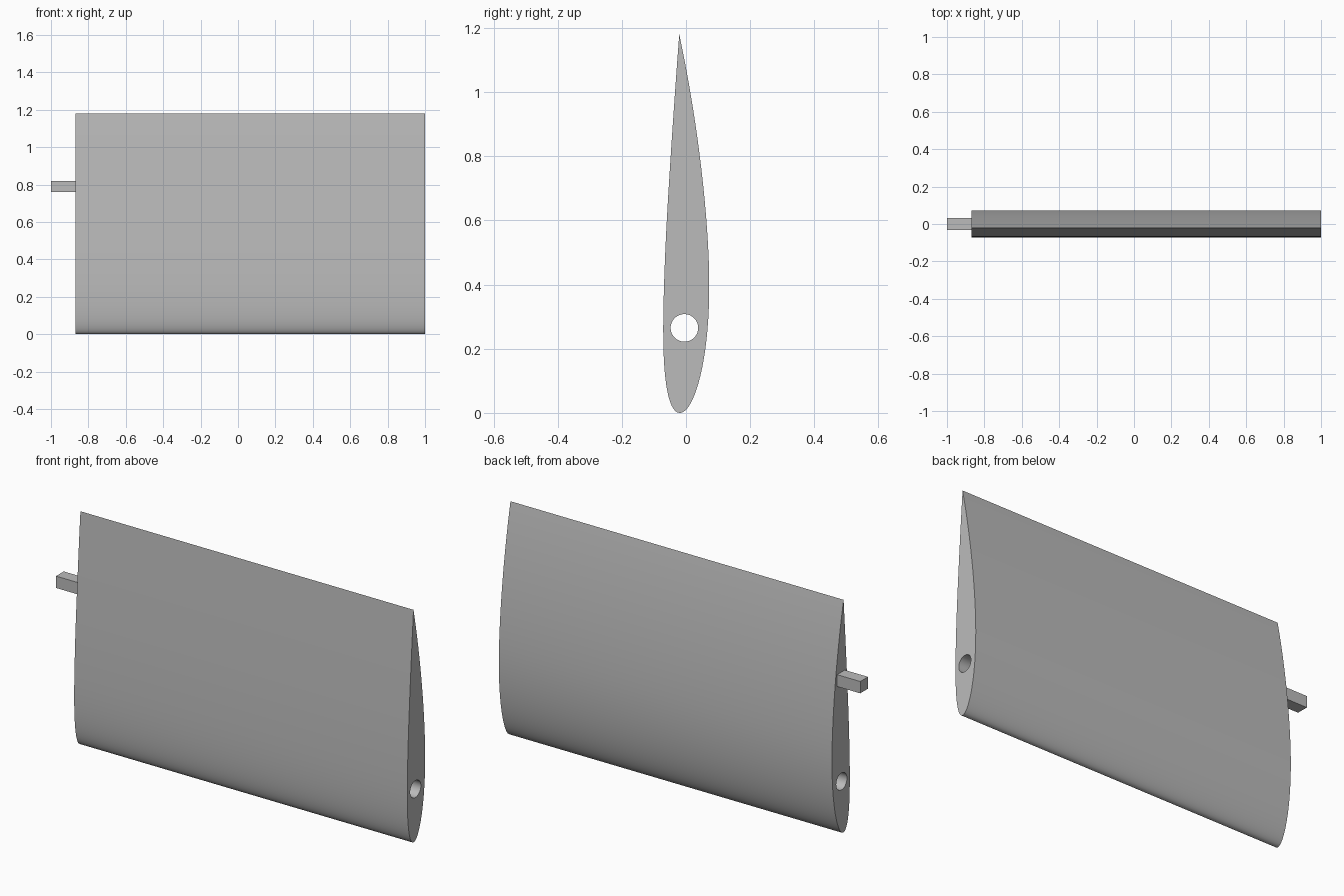
import bpy
import bmesh
import math
from mathutils import Vector

CHORD, CAMBER, CAMBER_POS, THICK = 1.18, 0.02, 0.4, 0.12
X_MIN, X_MAX = -0.87, 1.0
CHORD_Y = -0.021
STEPS = 48

cube = bpy.data.objects.get("Cube")
if cube:
    bpy.data.objects.remove(cube, do_unlink=True)

grey = bpy.data.materials.new("plain grey")
grey.use_nodes = True
colour = (0.5, 0.5, 0.5, 1)
grey.diffuse_color = colour
grey.node_tree.nodes["Principled BSDF"].inputs["Base Color"].default_value = colour


def add_object(name, bm):
    bmesh.ops.recalc_face_normals(bm, faces=bm.faces)
    mesh = bpy.data.meshes.new(name)
    bm.to_mesh(mesh)
    bm.free()
    mesh.materials.append(grey)
    obj = bpy.data.objects.new(name, mesh)
    bpy.context.collection.objects.link(obj)
    return obj


def foil_point(t, side):
    """Point on a cambered foil; t runs from nose to tail, side is 1 or -1."""
    half = 5 * THICK * (0.2969 * math.sqrt(t) - 0.126 * t - 0.3516 * t**2
                        + 0.2843 * t**3 - 0.1036 * t**4)
    p = CAMBER_POS
    k = CAMBER / (p * p if t < p else (1 - p) ** 2)
    base = 0 if t < p else 1 - 2 * p
    line = k * (base + 2 * p * t - t * t)
    angle = math.atan(2 * k * (p - t))
    return Vector((X_MIN,
                   CHORD_Y + CHORD * (line + side * half * math.cos(angle)),
                   CHORD * (t - side * half * math.sin(angle))))


def add_loop(bm, points):
    verts = [bm.verts.new(p) for p in points]
    return [bm.edges.new((a, b)) for a, b in zip(verts, verts[1:] + verts[:1])]


# Wing: foil outline with a round bore, filled and extruded along x
ts = [(1 - math.cos(math.pi * i / STEPS)) / 2 for i in range(STEPS + 1)]
outline = [foil_point(t, 1) for t in ts]
outline += [foil_point(t, -1) for t in reversed(ts[1:-1])]
bore = [Vector((X_MIN, -0.005 + 0.043 * math.cos(a), 0.265 + 0.043 * math.sin(a)))
        for a in (math.tau * i / 40 for i in range(40))]
bm = bmesh.new()
edges = add_loop(bm, outline) + add_loop(bm, bore)
bmesh.ops.triangle_fill(bm, edges=edges, use_beauty=True, normal=(1, 0, 0))
ext = bmesh.ops.extrude_face_region(bm, geom=bm.faces[:], use_keep_orig=True)
moved = [g for g in ext["geom"] if isinstance(g, bmesh.types.BMVert)]
bmesh.ops.translate(bm, verts=moved, vec=(X_MAX - X_MIN, 0, 0))
wing = add_object("wing", bm)

bpy.ops.object.select_all(action="DESELECT")
wing.select_set(True)
bpy.context.view_layer.objects.active = wing
bpy.ops.object.shade_smooth_by_angle(angle=math.radians(35))

# Square peg on the right end
bm = bmesh.new()
bmesh.ops.create_cube(bm, size=1)
bmesh.ops.scale(bm, verts=bm.verts, vec=(0.13, 0.062, 0.06))
bmesh.ops.translate(bm, verts=bm.verts, vec=(-0.935, 0, 0.79))
add_object("square_peg", bm)
